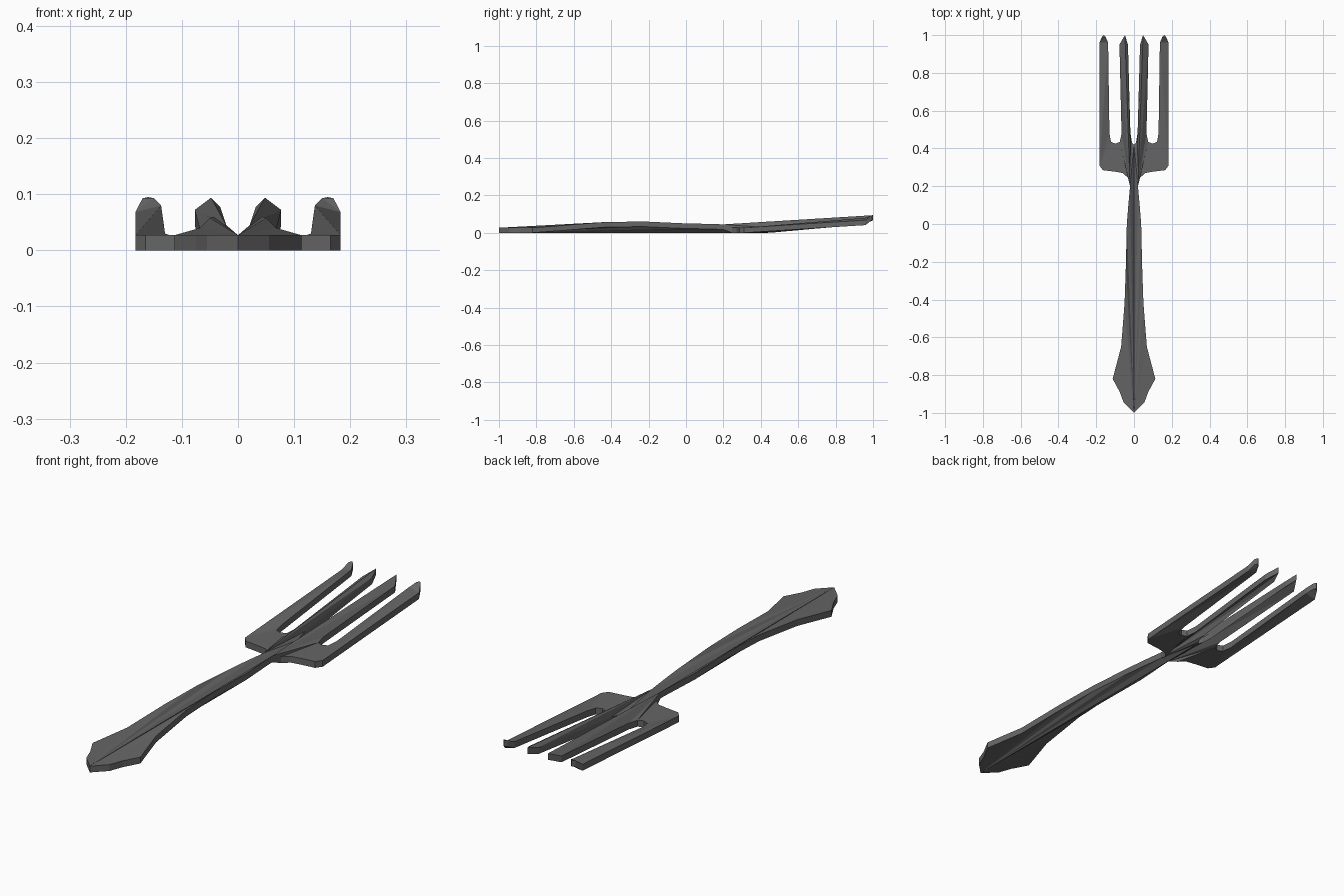
import bpy, bmesh
from mathutils import Vector
from mathutils.geometry import tessellate_polygon

if "Cube" in bpy.data.objects:
    bpy.data.objects.remove(bpy.data.objects["Cube"])

THICK = 0.027
F = 0.027  # top height of the flat parts

# Right half outline (x, y, top z), tail to neck along the handle edge
handle = [(0, -1, F), (.055, -.945, F), (.075, -.89, F), (.113, -.82, F),
          (.068, -.65, .040), (.050, -.42, .058), (.043, -.22, .060),
          (.038, 0, .050), (.030, .10, .048), (.021, .20, .045)]
# Shoulder, outer tine, slot, then outer edge of the inner tine
head = [(.032, .245, F), (.06, .27, F), (.10, .277, F), (.165, .285, F), (.183, .31, F),
        (.183, .96, .068), (.170, .99, .093), (.160, 1, .095), (.150, .99, .093), (.137, .96, .080),
        (.130, .48, .030), (.122, .435, F), (.098, .425, F), (.075, .435, F), (.066, .48, .030),
        (.077, .95, .072)]
inner_tip = [(.048, 1, .094)]
# Inner edge of the inner tine back to the middle slot
inner_edge = [(.032, .95, .078), (.019, .48, .032), (.010, .43, F), (0, .42, F)]

bm = bmesh.new()
cache = {}


def vert(p):
    if p not in cache:
        cache[p] = bm.verts.new(p)
    return cache[p]


def panel(points, side):
    # Fill the flat outline, then lift each corner to its own height
    flat = [Vector((x, y, 0)) for x, y, z in points]
    pts = [(side * x if x else 0.0, y, z) for x, y, z in points]
    for tri in tessellate_polygon([flat]):
        bm.faces.new([vert(pts[i]) for i in tri])


# Creased halves: centre strip and head panel, meeting along a raised ridge
for side in (1, -1):
    panel(handle + inner_tip + inner_edge, side)
    panel(handle[-1:] + head + inner_tip, side)
bmesh.ops.recalc_face_normals(bm, faces=bm.faces[:])

# Give the sheet its thickness straight down
ext = bmesh.ops.extrude_face_region(bm, geom=bm.faces[:], use_keep_orig=True)
low = [v for v in ext["geom"] if isinstance(v, bmesh.types.BMVert)]
bmesh.ops.translate(bm, verts=low, vec=(0, 0, -THICK))
bmesh.ops.recalc_face_normals(bm, faces=bm.faces[:])

mesh = bpy.data.meshes.new("fork")
bm.to_mesh(mesh)
bm.free()
fork = bpy.data.objects.new("fork", mesh)
bpy.context.collection.objects.link(fork)

# Dark grey metal
metal = bpy.data.materials.new("dark_metal")
metal.diffuse_color = (.13, .13, .13, 1)
metal.use_nodes = True
metal.node_tree.nodes["Principled BSDF"].inputs["Base Color"].default_value = metal.diffuse_color
mesh.materials.append(metal)
